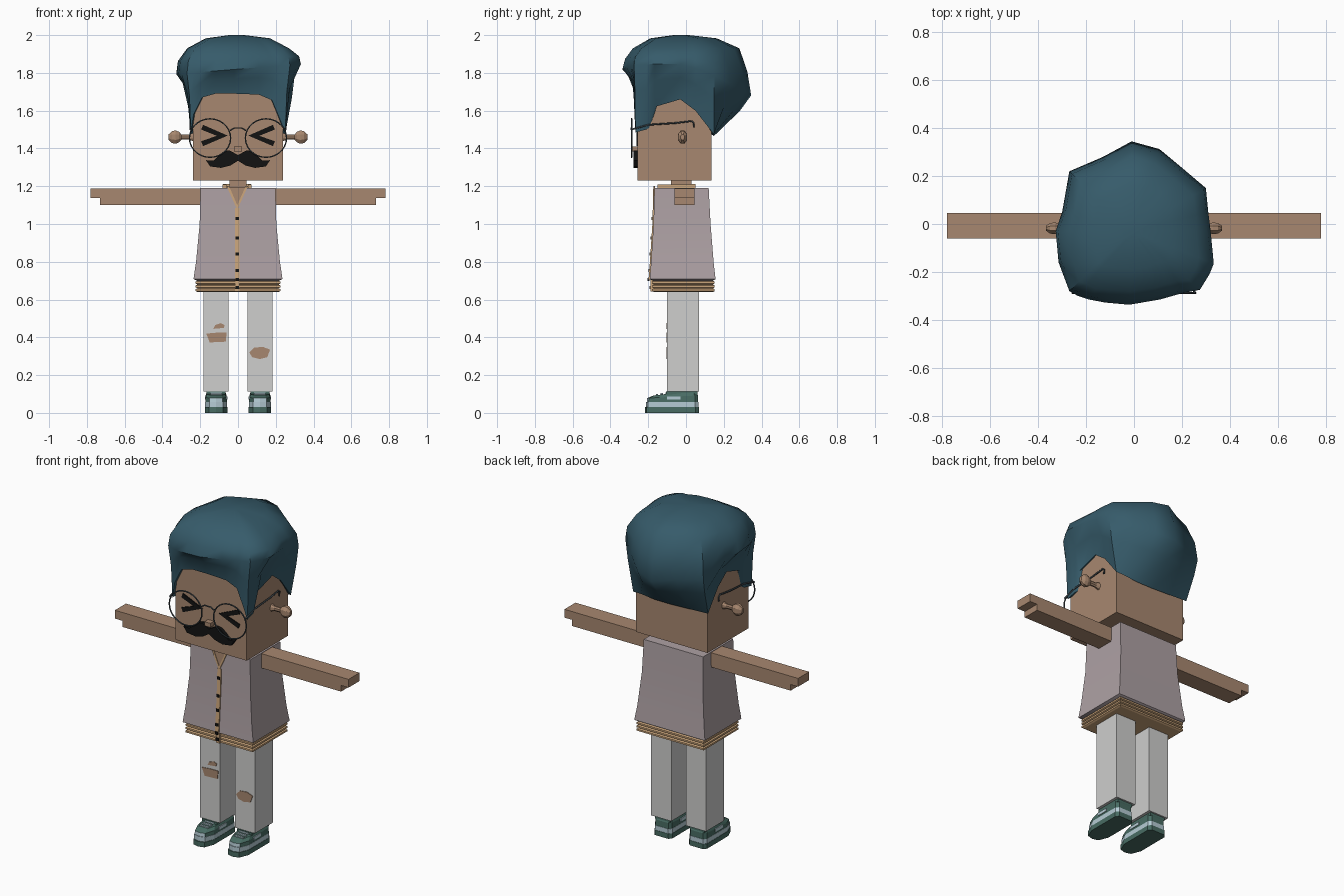
import bpy, bmesh, math, random
from mathutils import Vector

cube = bpy.data.objects.get("Cube")
if cube:
    bpy.data.objects.remove(cube, do_unlink=True)
random.seed(4)


def material(name, r, g, b):
    m = bpy.data.materials.new(name)
    m.use_nodes = True
    m.diffuse_color = (r, g, b, 1)
    node = next(n for n in m.node_tree.nodes if n.type == 'BSDF_PRINCIPLED')
    node.inputs["Base Color"].default_value = (r, g, b, 1)
    node.inputs["Roughness"].default_value = 0.8
    return m


skin = material("skin_tan", .39, .245, .16)
teal = material("hair_teal", .037, .105, .145)
mauve = material("jacket_mauve", .42, .355, .37)
denim = material("jeans_pale_grey", .62, .62, .61)
trim = material("trim_sand", .6, .38, .2)
black = material("black", .006, .006, .006)
green = material("shoe_green", .065, .15, .125)
ice = material("shoe_ice_blue", .46, .6, .66)
wire = material("wire_grey", .05, .065, .075)


def finish(name, bm, mat, smooth=None):
    bmesh.ops.recalc_face_normals(bm, faces=bm.faces)
    mesh = bpy.data.meshes.new(name)
    bm.to_mesh(mesh)
    bm.free()
    mesh.materials.append(mat)
    ob = bpy.data.objects.new(name, mesh)
    bpy.context.collection.objects.link(ob)
    if smooth:
        bpy.ops.object.select_all(action='DESELECT')
        ob.select_set(True)
        bpy.context.view_layer.objects.active = ob
        bpy.ops.object.shade_smooth_by_angle(angle=math.radians(smooth))
    return ob


def loft(name, rings, mat, smooth=None):
    """Skin a stack of rings that have equal point counts, and cap both ends."""
    bm = bmesh.new()
    rows = [[bm.verts.new(p) for p in ring] for ring in rings]
    n = len(rows[0])
    for a, b in zip(rows, rows[1:]):
        for i in range(n):
            j = (i + 1) % n
            bm.faces.new((a[i], a[j], b[j], b[i]))
    bm.faces.new(rows[0])
    bm.faces.new(rows[-1])
    return finish(name, bm, mat, smooth)


def rect(z, hx, y0, y1):
    return [(-hx, y0, z), (hx, y0, z), (hx, y1, z), (-hx, y1, z)]


def box(name, x0, x1, y0, y1, z0, z1, mat):
    return loft(name, [[(x0, y0, z), (x1, y0, z), (x1, y1, z), (x0, y1, z)]
                       for z in (z0, z1)], mat)


def plate(name, pts, front, thick, mat):
    """Front-facing outline in x, z; front is a depth or a function of z."""
    depth = front if callable(front) else (lambda z: front)
    return loft(name, [[(x, depth(z) + d, z) for x, z in pts] for d in (-thick, .003)], mat)


def tube(name, pts, radius, mat):
    curve = bpy.data.curves.new(name, 'CURVE')
    curve.dimensions = '3D'
    curve.bevel_depth, curve.bevel_resolution = radius, 1
    spline = curve.splines.new('POLY')
    spline.points.add(len(pts) - 1)
    for p, co in zip(spline.points, pts):
        p.co = (*co, 1)
    curve.materials.append(mat)
    ob = bpy.data.objects.new(name, curve)
    bpy.context.collection.objects.link(ob)


def flip(pts):
    return [(-p[0], *p[1:]) for p in pts]


# Head, nose and neck
box("head", -.238, .238, -.257, .135, 1.23, 1.76, skin)
box("nose", -.02, .02, -.292, -.25, 1.385, 1.41, skin)
box("neck", -.045, .045, -.08, .03, 1.15, 1.24, skin)

# Hair: widest outline with the height of the hairline below each point
outline = [(-.02, -.337, 1.69), (.11, -.315, 1.685), (.18, -.295, 1.655), (.22, -.285, 1.56),
           (.275, -.275, 1.485), (.315, -.21, 1.5), (.333, -.165, 1.62), (.32, -.03, 1.66),
           (.31, .05, 1.6), (.3, .15, 1.475), (.2, .235, 1.475), (.106, .313, 1.465),
           (-.01, .345, 1.465), (-.13, .28, 1.47), (-.27, .22, 1.475), (-.3, .05, 1.6),
           (-.327, -.03, 1.66), (-.315, -.16, 1.62), (-.3, -.2, 1.5), (-.27, -.28, 1.485),
           (-.235, -.3, 1.58), (-.19, -.315, 1.67), (-.12, -.328, 1.69)]
levels = [[] for _ in range(8)]
crown = Vector((-.01, -.03, 0))
for x, y, hairline in outline:
    wide = Vector((x, y, 1.82 + .08 * x - .4 * max(0, y)))
    base = Vector((max(-.25, min(.25, x)), max(-.268, min(.147, y)), hairline))
    levels[0].append((base.x * .9, base.y * .85, hairline + .02))
    levels[1].append(base)
    out = .7 if y > .14 else .35
    mid = base.lerp(wide, out)
    mid.z = base.z + (wide.z - base.z) * .62
    levels[2].append(mid)
    levels[3].append(wide)
    for k, (scale, z) in enumerate([(.96, wide.z + (1.93 - wide.z) * .5), (.83, 1.93),
                                    (.52, 1.983), (.12, 2.0)]):
        p = crown + (wide - crown) * (scale + random.uniform(-.015, .015))
        p.z = z
        levels[4 + k].append(p)
loft("hair", levels, teal, 45)

# Eyes, moustache
eye = [(.055, 1.468), (.185, 1.525), (.195, 1.5), (.112, 1.467), (.195, 1.438), (.185, 1.412)]
half = [(0, 1.365), (.045, 1.39), (.075, 1.385), (.105, 1.36), (.13, 1.335), (.17, 1.338),
        (.148, 1.305), (.09, 1.297), (.04, 1.31), (0, 1.335)]
for side, turn in (("left", list), ("right", flip)):
    plate(side + "_eye", turn(eye), -.257, .006, black)
    plate(side + "_moustache", turn(half), -.257, .021, black)

    # Glasses: rim and temple
    rim = [(.148 + .109 * math.cos(a), -.288, 1.455 + .102 * math.sin(a))
           for a in [math.tau * i / 28 for i in range(29)]]
    tube(side + "_glasses_rim", turn(rim), .004, wire)
    tube(side + "_glasses_temple", turn([(.252, -.29, 1.5), (.252, -.2, 1.525), (.25, -.05, 1.535),
         (.248, .03, 1.545), (.248, .042, 1.535), (.248, .04, 1.51)]), .005, wire)

    # Ear: short stem ending in a faceted knob
    ear = [(.235, .024), (.26, .015), (.3, .015), (.312, .03), (.33, .038), (.35, .034), (.367, .016)]
    loft(side + "_ear", [turn([(x, -.018 + .7 * r * math.cos(a), 1.46 + r * math.sin(a))
         for a in [math.tau * (i + .5) / 8 for i in range(8)]]) for x, r in ear], skin)

    # Arm with a stepped hand
    arm = [(.17, 1.1), (.73, 1.1), (.73, 1.137), (.78, 1.137), (.78, 1.187), (.17, 1.187)]
    loft(side + "_arm", [turn([(x, y, z) for x, z in arm]) for y in (-.06, .045)], skin)

    # Leg and ankle
    s = 1 if side == "left" else -1
    cx = s * .116
    box(side + "_leg", cx - .067, cx + .067, -.1, .07, .113, .66, denim)
    box(side + "_ankle", cx - .045, cx + .045, -.08, .05, .08, .116, skin)

    # Shoe: two-tone sole and an upper with a pale toe
    foot = [(-.045, .068), (-.06, .05), (-.06, -.15), (-.037, -.208), (0, -.218),
            (.037, -.208), (.06, -.15), (.06, .05), (.045, .068)]
    for part, z0, z1, grow, mat in (("outsole", 0, .03, 1, green), ("midsole", .03, .058, .97, ice)):
        loft(f"{side}_shoe_{part}", [[(cx + x * grow, y * grow, z) for x, y in foot]
             for z in (z0, z1)], mat)
    upper = loft(side + "_shoe_upper", [[(cx + x * w, -.01 + (y + .01) * l, z + lift * (y + .22))
                 for x, y in foot] for w, l, z, lift in
                 ((.95, .95, .055, 0), (.93, .94, .078, .05), (.78, .78, .092, .09))], green)
    upper.data.materials.append(ice)
    for f in upper.data.polygons:
        if f.center.y < -.17 and f.center.z < .07:
            f.material_index = 1
    for i in range(3):
        y = -.16 + i * .026
        box(f"{side}_lace_{i}", cx - .03, cx + .03, y, y + .012, .09, .1 + i * .004, ice)
    box(side + "_shoe_side_patch", cx - .06, cx + .06, -.1, -.03, .07, .088, ice)
    box(side + "_shoe_collar", cx - .05, cx + .05, -.105, .06, .095, .113, green)

tube("glasses_bridge", [(-.042, -.288, 1.495), (-.02, -.29, 1.508), (.02, -.29, 1.508),
                        (.042, -.288, 1.495)], .004, wire)

# Jacket body, flaring toward the hem
body = [(.698, .215, -.172, .14), (.708, .235, -.192, .156), (.72, .234, -.191, .155),
        (.8, .222, -.185, .146), (1.0, .203, -.172, .13), (1.19, .198, -.167, .12)]
loft("jacket", [rect(*r) for r in body], mauve, 40)


def chest(z):
    for a, b in zip(body[1:], body[2:]):
        if z <= b[0]:
            return a[2] + (b[2] - a[2]) * (z - a[0]) / (b[0] - a[0])
    return body[-1][2]


# Ribbed hem of three rolls
ribs = []
for i in range(3):
    z = .64 + .02 * i
    for dz, inset in ((0, .01), (.005, 0), (.015, 0), (.02, .01)):
        ribs.append(rect(z + dz, .224 - inset, -.18 + inset, .152 - inset))
loft("hem_ribs", ribs, trim)

# Neckline, collar, placket and buttons
plate("neckline_skin", [(-.052, 1.192), (.045, 1.192), (-.004, 1.09)], chest, .003, skin)
for side, w in (("left", .052), ("right", -.06)):
    plate(side + "_neck_trim", [(w, 1.2), (w * .78, 1.2), (-.004, 1.1), (-.004, 1.075)],
          chest, .006, trim)
    box(side + "_collar", *sorted((w, w * 1.35)), -.15, .04, 1.185, 1.21, trim)
box("back_collar", -.08, .07, .03, .05, 1.185, 1.212, trim)
plate("placket", [(-.015, .705), (.009, .705), (.009, .8), (.009, 1.0), (.009, 1.085),
                  (-.015, 1.085), (-.015, 1.0), (-.015, .8)], chest, .006, trim)
box("placket_hem", -.015, .009, -.187, -.17, .642, .708, trim)
for i, z in enumerate((1.03, .925, .84, .755, .707, .665)):
    y = chest(z) if z > .7 else -.183
    box(f"button_{i}", -.013, .005, y - .011, y, z - .008, z + .008, black)

# Torn knees
tears = [[(-.168, .42), (-.11, .425), (-.06, .425), (-.065, .377), (-.15, .373)],
         [(-.13, .445), (-.12, .465), (-.09, .475), (-.07, .465), (-.075, .45)],
         [(.06, .32), (.085, .345), (.13, .35), (.17, .335), (.155, .295), (.115, .285), (.075, .295)]]
for i, pts in enumerate(tears):
    plate(f"knee_tear_{i}", pts, -.1, .004, skin)
